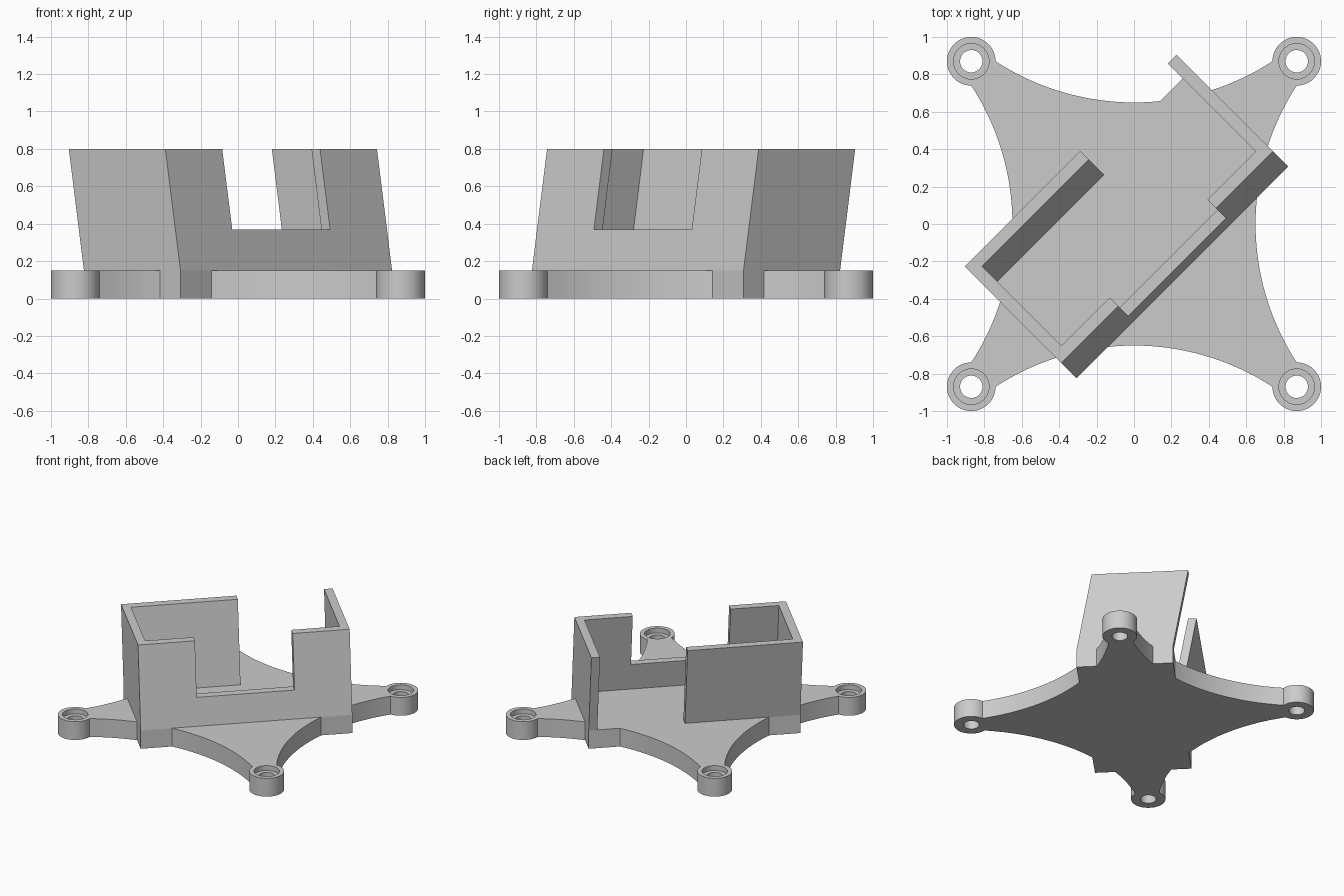
import bpy, bmesh
from math import radians, cos, sin, asin, pi, sqrt
from mathutils import Vector, Matrix

cube = bpy.data.objects.get("Cube")
if cube:
    bpy.data.objects.remove(cube, do_unlink=True)

grey = bpy.data.materials.new("light_grey")
grey.use_nodes = True
grey.diffuse_color = (0.6, 0.6, 0.6, 1)
grey.node_tree.nodes["Principled BSDF"].inputs["Base Color"].default_value = (0.6, 0.6, 0.6, 1)

PLATE_H, TOP = 0.15, 0.8
EAR, EAR_R = 0.87, 0.13
HALF_L, HALF_W, WALL = 0.8, 0.365, 0.065
LEAN = (TOP - PLATE_H) * 0.176
TURN = radians(45)


def prism(name, outline, z0, z1, lean=0.0, turn=0.0):
    """Extrude a closed outline upward, optionally leaning along local y."""
    bm = bmesh.new()
    base = bm.faces.new([bm.verts.new((x, y, z0)) for x, y in outline])
    up = bmesh.ops.extrude_face_region(bm, geom=[base])["geom"]
    bmesh.ops.translate(bm, vec=(0, lean, z1 - z0),
                        verts=[g for g in up if isinstance(g, bmesh.types.BMVert)])
    bmesh.ops.recalc_face_normals(bm, faces=bm.faces)
    bm.transform(Matrix.Rotation(turn, 4, 'Z'))
    mesh = bpy.data.meshes.new(name)
    bm.to_mesh(mesh)
    bm.free()
    mesh.materials.append(grey)
    obj = bpy.data.objects.new(name, mesh)
    bpy.context.collection.objects.link(obj)
    return obj


def arc(cx, cy, r, a0, a1, n):
    return [(cx + r * cos(a0 + (a1 - a0) * i / n), cy + r * sin(a0 + (a1 - a0) * i / n))
            for i in range(n + 1)]


def rect(x0, x1, y0, y1):
    return [(x0, y0), (x1, y0), (x1, y1), (x0, y1)]


def combine(target, tool, operation):
    """Apply a boolean and discard the tool."""
    tool.hide_render = True
    mod = target.modifiers.new("bool", 'BOOLEAN')
    mod.operation, mod.object, mod.solver = operation, tool, 'EXACT'
    bpy.context.view_layer.objects.active = target
    bpy.ops.object.modifier_apply(modifier=mod.name)
    bpy.data.objects.remove(tool, do_unlink=True)


# Mounting plate: four round ears joined by concave edges
half = EAR - EAR_R
sag = EAR - 0.65
rad = (half ** 2 + sag ** 2) / (2 * sag)
sweep = asin(half / rad)
quarter = arc(EAR, EAR, EAR_R, -pi / 2, pi, 36)
quarter += arc(0, 0.65 + rad, rad, -pi / 2 + sweep, -pi / 2 - sweep, 32)[1:-1]
outline = []
for k in range(4):
    c, s = cos(k * pi / 2), sin(k * pi / 2)
    outline += [(x * c - y * s, x * s + y * c) for x, y in quarter]
plate = prism("mounting_plate", outline, 0, PLATE_H)

# Solid footing under the tray, merged into the plate
combine(plate, prism("footing", rect(-HALF_L, HALF_L, -HALF_W, HALF_W), 0, PLATE_H, turn=TURN), 'UNION')

# Counterbored screw holes
for sx in (-1, 1):
    for sy in (-1, 1):
        for r, z in ((0.06, -0.1), (0.095, PLATE_H - 0.04)):
            ring = arc(sx * EAR, sy * EAR, r, 0, 2 * pi, 40)[:-1]
            combine(plate, prism("hole_cutter", ring, z, 0.3), 'DIFFERENCE')

# Leaning tray walls, the back one covering only about half the length
L, W, t, stop = HALF_L, HALF_W, WALL, 0.072
walls = prism("tray_walls", [
    (-L, -W), (L, -W), (L, W), (L - t, W), (L - t, t - W), (t - L, t - W),
    (t - L, W - t), (stop, W - t), (stop, W), (-L, W)], PLATE_H, TOP, LEAN, TURN)

# Wide notch in the front wall
combine(walls, prism("notch_cutter", rect(-0.37, 0.37, -0.6, -0.05), 0.37, 1, turn=TURN), 'DIFFERENCE')

for obj in (plate, walls):
    bpy.ops.object.select_all(action='DESELECT')
    obj.select_set(True)
    bpy.context.view_layer.objects.active = obj
    bpy.ops.object.shade_smooth_by_angle(angle=radians(30))
